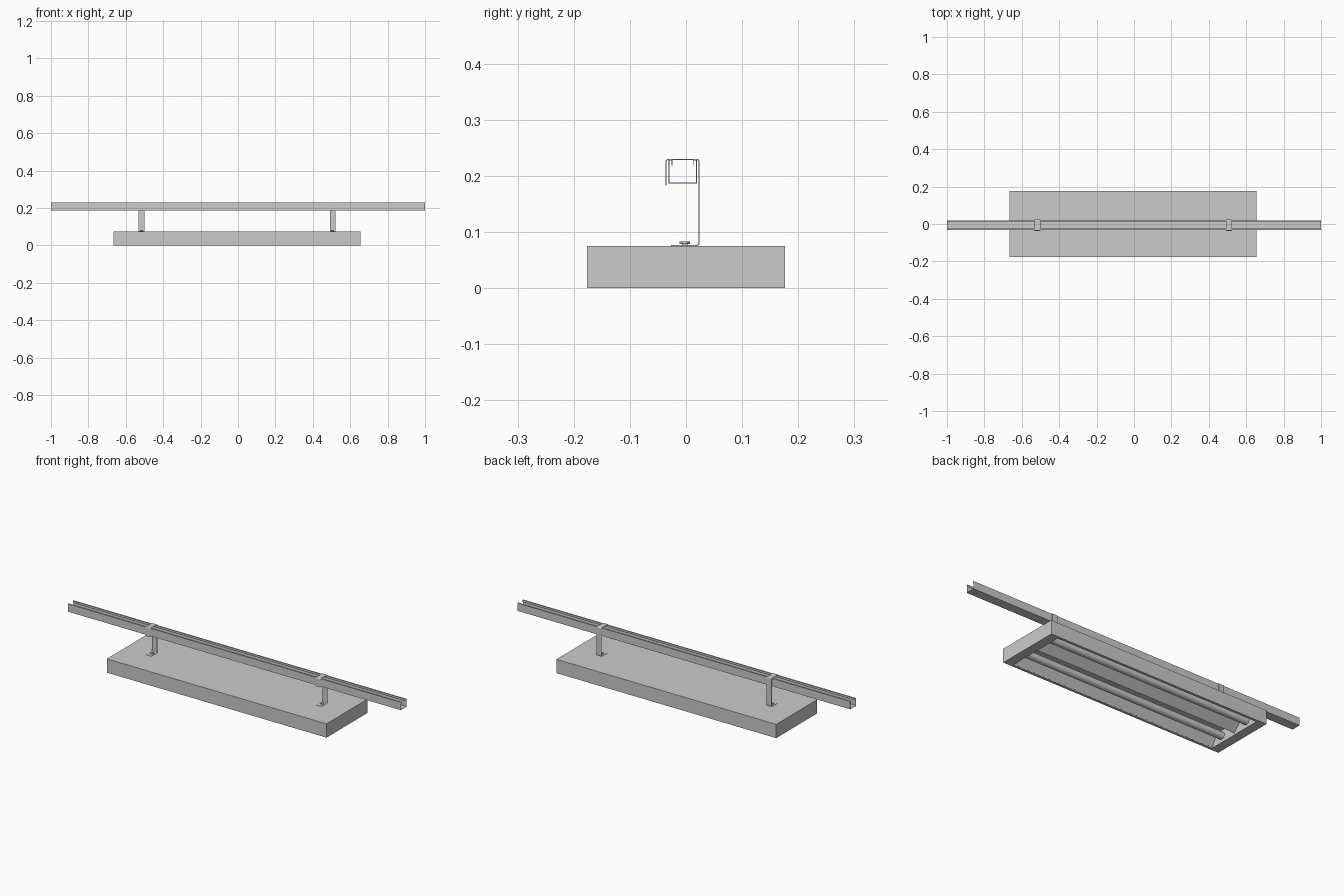
import bpy, bmesh, math
from mathutils import Vector

if "Cube" in bpy.data.objects:
    bpy.data.objects.remove(bpy.data.objects["Cube"])

CX = -0.005          # centre of the lamp body along x
HX, HY, H = 0.66, 0.176, 0.075
FX, FY = 0.05, 0.014  # bottom rim widths at ends and sides


def new_object(name, bm):
    bmesh.ops.recalc_face_normals(bm, faces=bm.faces)
    mesh = bpy.data.meshes.new(name)
    bm.to_mesh(mesh)
    bm.free()
    ob = bpy.data.objects.new(name, mesh)
    bpy.context.collection.objects.link(ob)
    return ob


def fillet(pts, r, n=4):
    """Round the inner corners of an open (y, z) profile."""
    pts = [Vector(p) for p in pts]
    out = [pts[0]]
    for a, p, b in zip(pts, pts[1:], pts[2:]):
        s, e = p + (a - p).normalized() * r, p + (b - p).normalized() * r
        for i in range(n + 1):
            t = i / n
            out.append(s * (1 - t) ** 2 + p * 2 * t * (1 - t) + e * t * t)
    return out + [pts[-1]]


def sheet(name, profile, x0, x1, thickness):
    """Folded sheet metal: profile in y-z swept along x."""
    bm = bmesh.new()
    a = [bm.verts.new((x0, y, z)) for y, z in profile]
    b = [bm.verts.new((x1, y, z)) for y, z in profile]
    for i in range(len(a) - 1):
        bm.faces.new((a[i], a[i + 1], b[i + 1], b[i]))
    ob = new_object(name, bm)
    mod = ob.modifiers.new("thickness", 'SOLIDIFY')
    mod.thickness = thickness
    mod.offset = 0
    mod.use_even_offset = True
    return ob


def cylinder(name, loc, r, depth, sides, along_x=False):
    rot = (0, math.pi / 2, 0) if along_x else (0, 0, 0)
    bpy.ops.mesh.primitive_cylinder_add(vertices=sides, radius=r, depth=depth,
                                        location=loc, rotation=rot)
    bpy.context.object.name = name
    return bpy.context.object


# Lamp housing: box with a rim and a recess underneath
bm = bmesh.new()
bmesh.ops.create_cube(bm, size=1)
for v in bm.verts:
    v.co = (CX + v.co.x * 2 * HX, v.co.y * 2 * HY, (v.co.z + 0.5) * H)
bottom = min(bm.faces, key=lambda f: f.calc_center_median().z)
bmesh.ops.inset_region(bm, faces=[bottom], thickness=0.01)
for v in bottom.verts:
    v.co.x = CX + math.copysign(HX - FX, v.co.x - CX)
    v.co.y = math.copysign(HY - FY, v.co.y)
ext = bmesh.ops.extrude_discrete_faces(bm, faces=[bottom])
bmesh.ops.translate(bm, verts=ext["faces"][0].verts, vec=(0, 0, 0.071))
new_object("housing", bm)

# Reflector with sloping sides and a central ridge
half = [(0.161, 0.004), (0.125, 0.067), (0.055, 0.067)]
profile = [(-y, z) for y, z in half] + [(0, 0.012)] + half[::-1]
sheet("reflector", profile, CX - HX + FX, CX + HX - FX, 0.001)

# Two tubes
for i, y in enumerate((-0.09, 0.09)):
    cylinder(f"tube_{i + 1}", (CX, y, 0.035), 0.019, 2 * (HX - FX), 32, True)
    bpy.ops.object.shade_smooth_by_angle()

# Overhead rail: open channel with turned-in lips
rail = [(-0.025, 0.218), (-0.025, 0.2275), (-0.0305, 0.2275), (-0.0305, 0.187),
        (0.0185, 0.187), (0.0185, 0.2275), (0.013, 0.2275), (0.013, 0.218)]
sheet("rail", rail, -1, 1, 0.0015)

# Hanger brackets hooked over the rail, bolted to the housing
hook = fillet([(-0.0355, 0.183), (-0.0355, 0.229), (0.0235, 0.229),
               (0.0235, 0.076), (-0.027, 0.076)], 0.005)
for side, x in (("left", CX - 0.511), ("right", CX + 0.511)):
    sheet(f"{side}_hanger", hook, x - 0.015, x + 0.015, 0.0018)
    cylinder(f"{side}_bolt_shank", (x, -0.002, 0.078), 0.005, 0.006, 16)
    cylinder(f"{side}_bolt_head", (x, -0.002, 0.0805), 0.0095, 0.005, 6)
